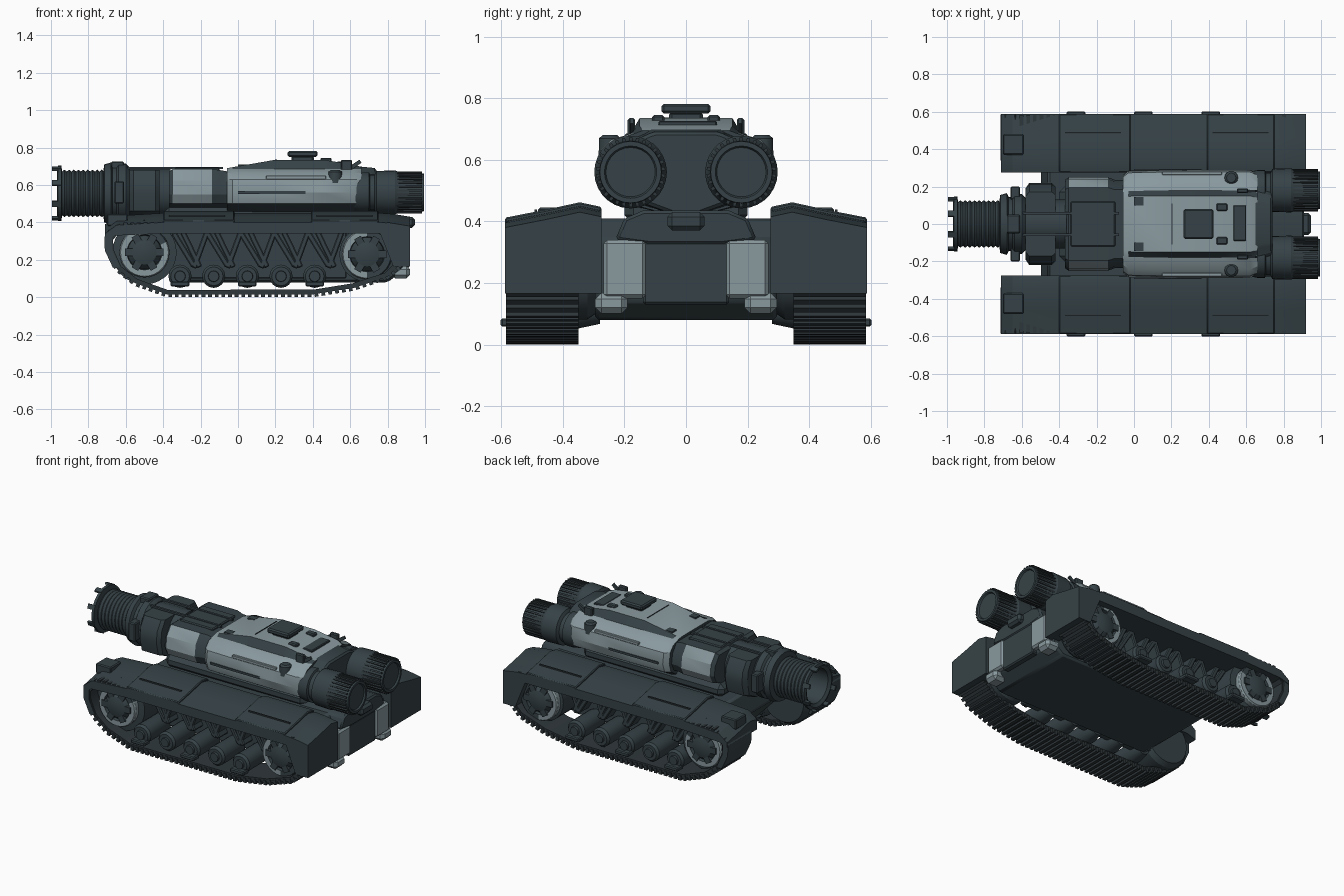
import bpy, bmesh, math
from mathutils import Vector, Matrix

old = bpy.data.objects.get("Cube")
if old:
    bpy.data.objects.remove(old)


def material(name, rgb):
    m = bpy.data.materials.new(name)
    m.use_nodes = True
    m.diffuse_color = (*rgb, 1)
    m.node_tree.nodes["Principled BSDF"].inputs["Base Color"].default_value = (*rgb, 1)
    return m


SLATE = material("dark slate", (0.037, 0.055, 0.063))
LIGHT = material("light grey", (0.25, 0.32, 0.345))
TRACK = material("track black", (0.028, 0.038, 0.043))


def finish(name, bm, mats, bevel=0, rule=None, smooth=True):
    bmesh.ops.recalc_face_normals(bm, faces=bm.faces)
    if rule:
        for f in bm.faces:
            f.material_index = int(rule(f.calc_center_median(), f.normal))
    me = bpy.data.meshes.new(name)
    bm.to_mesh(me)
    bm.free()
    ob = bpy.data.objects.new(name, me)
    bpy.context.collection.objects.link(ob)
    for m in mats:
        me.materials.append(m)
    if bevel:
        b = ob.modifiers.new("bevel", "BEVEL")
        b.width, b.segments, b.limit_method = bevel, 1, 'ANGLE'
    if smooth:
        bpy.ops.object.select_all(action='DESELECT')
        ob.select_set(True)
        bpy.context.view_layer.objects.active = ob
        bpy.ops.object.shade_smooth_by_angle(angle=math.radians(28))
    return ob


def add_box(bm, centre, size, rot=None):
    mat = Matrix.Translation(centre) @ (rot or Matrix()) @ Matrix.Diagonal((*size, 1))
    bmesh.ops.create_cube(bm, size=1, matrix=mat)


def box(name, lo, hi, mat=SLATE, bevel=0.006, rot=None):
    lo, hi = Vector(lo), Vector(hi)
    bm = bmesh.new()
    add_box(bm, (lo + hi) / 2, [abs(v) for v in hi - lo], rot)
    return finish(name, bm, [mat], bevel, smooth=False)


def loft(name, sections, mats=(SLATE,), closed=False, **kw):
    """Skin a list of equal-length point rings."""
    bm = bmesh.new()
    rings = [[bm.verts.new(p) for p in s] for s in sections]
    pairs = list(zip(rings, rings[1:])) + ([(rings[-1], rings[0])] if closed else [])
    for a, b in pairs:
        for i in range(len(a)):
            j = (i + 1) % len(a)
            bm.faces.new((a[i], a[j], b[j], b[i]))
    if not closed:
        bm.faces.new(rings[0])
        bm.faces.new(rings[-1])
    return finish(name, bm, list(mats), **kw)


def lathe(name, profile, centre, mats=(SLATE,), axis='x', n=28, **kw):
    """Revolve (distance, radius) pairs about an axis."""
    def ring(d, r):
        pts = []
        for i in range(n):
            a = math.tau * i / n
            u, v = r * math.cos(a), r * math.sin(a)
            p = {'x': (d, u, v), 'y': (u, d, v), 'z': (u, v, d)}[axis]
            pts.append(Vector(centre) + Vector(p))
        return pts
    return loft(name, [ring(d, r) for d, r in profile], mats, **kw)


# Hull, lofted across y with a sloping nose and tail
side = [(-0.32, 0.08), (-0.5, 0.27), (-0.46, 0.4), (0.8, 0.41), (0.87, 0.34), (0.88, 0.14), (0.8, 0.08)]
loft("hull", [[(x, y, z) for x, z in side] for y in (-0.295, 0.295)], bevel=0.012)
deck = [(-0.23, 0.34), (-0.2, 0.41), (-0.14, 0.435), (0.14, 0.435), (0.2, 0.41), (0.23, 0.34), (0.12, 0.325), (-0.12, 0.325)]
loft("rear_engine_deck", [[(x, y, z) for y, z in deck] for x in (0.58, 0.91)], bevel=0.01)
box("rear_deck_step", (0.85, -0.06, 0.37), (0.945, 0.06, 0.43), bevel=0.015)
box("rear_skirt", (0.8, -0.14, 0.13), (0.905, 0.14, 0.335), bevel=0.008)
box("turret_ring", (-0.4, -0.2, 0.39), (0.62, 0.2, 0.48), bevel=0.03)

# Track path around the wheels
path = [Vector((x, 0, z)) for x, z in ((-0.38, 0.015), (-0.55, 0.075), (-0.645, 0.15), (-0.69, 0.25),
        (-0.69, 0.32), (-0.62, 0.385), (0.82, 0.385), (0.9, 0.32), (0.9, 0.21), (0.8, 0.11), (0.62, 0.05), (0.4, 0.015))]
middle = Vector((0.1, 0, 0.22))


def inner(i):
    a, b, c = path[i - 1], path[i], path[(i + 1) % len(path)]
    t = (c - a).normalized()
    n = Vector((t.z, 0, -t.x))
    return b + n * (0.025 if n.dot(middle - b) > 0 else -0.025)


def build_track(s):
    y0, y1 = s * 0.355, s * 0.578
    secs = []
    for i, p in enumerate(path):
        q = inner(i)
        secs.append([(p.x, y0, p.z), (p.x, y1, p.z), (q.x, y1, q.z), (q.x, y0, q.z)])
    loft("track_belt", secs, [TRACK], closed=True)
    bm = bmesh.new()
    for i, a in enumerate(path):
        b = path[(i + 1) % len(path)]
        d = b - a
        count = max(1, round(d.length / 0.036))
        rot = Matrix.Rotation(-math.atan2(d.z, d.x), 4, 'Y')
        for k in range(count):
            p = a + d * ((k + 0.5) / count)
            add_box(bm, (p.x, (y0 + y1) / 2, p.z), (0.02, 0.235, 0.03), rot)
    finish("track_links", bm, [TRACK], smooth=False)


def build_wheels(s):
    # Drive wheels: wide drum, partly painted rim, dark domed hub with bolts
    for name, x, z, r in (("front_drive_wheel", -0.5, 0.24, 0.172), ("rear_drive_wheel", 0.69, 0.23, 0.148)):
        lathe(name, [(s * d, q) for d, q in ((0.29, r - 0.02), (0.32, r), (0.5, r), (0.505, 0.132), (0.535, 0.134),
              (0.545, 0.128), (0.545, 0.094), (0.525, 0.09), (0.555, 0.065), (0.565, 0.03))],
              (x, 0, z), (SLATE, LIGHT), 'y',
              rule=lambda c, n: abs(c.y) > 0.515 and (c - Vector((x, c.y, z))).length > 0.1
              and (c.x < x - 0.01 or (x < 0 and c.z < z + 0.05)))
        bm = bmesh.new()
        for k in range(6):
            a = math.tau * k / 6
            rot = Matrix.Rotation(-a, 4, 'Y')
            add_box(bm, (x + 0.078 * math.cos(a), s * 0.54, z + 0.078 * math.sin(a)), (0.05, 0.03, 0.04), rot)
        finish(name + "_spokes", bm, [SLATE], smooth=False)
    # Road wheels on wide rollers, with low brackets on every other one
    for i in range(5):
        x = -0.31 + 0.18 * i
        lathe("road_wheel", [(s * d, r) for d, r in ((0.28, 0.045), (0.36, 0.062), (0.55, 0.062), (0.565, 0.05),
              (0.565, 0.03), (0.578, 0.028), (0.578, 0.015))], (x, 0, 0.112), axis='y', n=16)
        if i % 2 == 0:
            box("wheel_bracket", (x - 0.05, s * 0.54, 0.058), (x + 0.05, s * 0.602, 0.085))
        # Slanted suspension arms, set back under the fender
        for dx, tilt in ((0.02, 0.55), (0.06, 0.45), (0.11, -0.35)):
            box("suspension_arm", (x + dx - 0.015, s * 0.33, 0.15), (x + dx + 0.015, s * 0.43, 0.36),
                rot=Matrix.Rotation(-tilt, 4, 'Y'))
    box("suspension_beam", (-0.36, s * 0.27, 0.1), (0.58, s * 0.345, 0.35))


def fender_ring(s, x, top, bottom):
    edge = max(top - 0.05, bottom + 0.01)
    outline = ((0.275, bottom), (0.275, top - 0.015), (0.345, top), (0.46, top - 0.025), (0.588, edge), (0.588, bottom))
    return [(x, s * y, z) for y, z in outline]


def build_fender(s):
    stations = ((-0.71, 0.39, 0.31), (-0.65, 0.435, 0.33), (-0.4, 0.45, 0.34), (-0.02, 0.45, 0.34),
                (0.4, 0.45, 0.34), (0.76, 0.45, 0.34), (0.83, 0.445, 0.165), (0.92, 0.43, 0.165))
    loft("fender", [fender_ring(s, *st) for st in stations])
    # Curved guard over the front of the track
    curve = ((-0.69, 0.36), (-0.715, 0.32), (-0.712, 0.25), (-0.67, 0.16))
    loft("front_mudguard", [[(x, s * 0.34, z), (x, s * 0.585, z), (x + 0.04, s * 0.585, z), (x + 0.04, s * 0.34, z)]
                            for x, z in curve])
    # Raised armour plates and stowage box
    for x0, x1 in ((-0.4, -0.02), (0.39, 0.75)):
        loft("fender_plate", [fender_ring(s, x, 0.462, 0.37) for x in (x0, x1)], bevel=0.005)
    box("fender_box", (-0.7, s * 0.37, 0.38), (-0.59, s * 0.48, 0.445))
    for x in (-0.37, 0.42):
        box("fender_groove", (x, s * 0.484, 0.43), (x + 0.3, s * 0.492, 0.439), TRACK, 0)
    box("rear_armour_panel", (0.8, s * 0.13, 0.15), (0.915, s * 0.268, 0.34), LIGHT, 0.012)
    box("rear_lower_corner", (0.82, s * 0.19, 0.1), (0.92, s * 0.295, 0.168), LIGHT, 0.02)


# Turret shell: rounded flanks, raised roof with dark edges, dark rear wall
def shell(x, roof, width, base=0.42):
    half = ((0.16, base), (0.66, base + 0.035), (0.93, 0.5), (1, 0.56), (0.96, 0.63), (0.84, 0.665),
            (0.62, 0.685), (0.52, roof))
    right = [(x, width * y, z) for y, z in half]
    return right + [(px, -py, pz) for px, py, pz in reversed(right)]


loft("turret_shell", [shell(-0.06, 0.69, 0.26), shell(-0.03, 0.695, 0.285), shell(0.2, 0.735, 0.29),
     shell(0.45, 0.735, 0.29), shell(0.62, 0.71, 0.29), shell(0.66, 0.695, 0.27)], (LIGHT, SLATE),
     rule=lambda c, n: abs(n.x) > 0.9 or n.z < -0.6 or (0.145 < abs(c.y) < 0.18 and c.z > 0.69))
loft("turret_rear_wall", [shell(0.64, 0.7, 0.22), shell(0.74, 0.69, 0.19)], bevel=0.01)
box("cupola_base", (0.285, -0.055, 0.72), (0.405, 0.055, 0.757), bevel=0.01)
box("cupola_hatch", (0.265, -0.08, 0.75), (0.425, 0.08, 0.782), bevel=0.008)
box("roof_rear_panel", (0.53, -0.09, 0.7), (0.6, 0.1, 0.726), bevel=0.004)
box("roof_hatch_seam", (0.2, -0.11, 0.73), (0.206, 0.11, 0.738), TRACK, 0)
for s in (-1, 1):
    box("roof_front_patch", (0.0, s * 0.1, 0.69), (0.05, s * 0.145, 0.71), SLATE, 0)
    box("flank_slot", (0.0, s * 0.285, 0.553), (0.36, s * 0.293, 0.567), SLATE, 0)
    box("flank_rail", (0.15, s * 0.262, 0.63), (0.47, s * 0.28, 0.65), LIGHT, 0.003)
    lathe("flank_light", [(0.61, 0.038), (0.67, 0.036), (0.68, 0.025)], (0.52, s * 0.247, 0), axis='z', n=14)
    box("roof_vent", (0.44, s * 0.11, 0.72), (0.5, s * 0.07, 0.745))
    box("roof_sight", (0.55, s * 0.165, 0.67), (0.61, s * 0.19, 0.735))
    box("roof_fin", (0.6, s * 0.17, 0.7), (0.66, s * 0.182, 0.72), bevel=0, rot=Matrix.Rotation(-0.6, 4, 'Y'))
    # Twin rear thrusters with ribbed nozzles
    c = (0, s * 0.18, 0.56)
    lathe("thruster", [(0.62, 0.1), (0.66, 0.108), (0.7, 0.108), (0.705, 0.095), (0.73, 0.095), (0.74, 0.115),
          (0.84, 0.118), (0.86, 0.108), (0.98, 0.102), (0.995, 0.1), (0.995, 0.085), (0.985, 0.08)], c)
    bm = bmesh.new()
    for k in range(30):
        rot = Matrix.Rotation(math.tau * k / 30, 4, 'X')
        add_box(bm, Vector(c) + Vector((0.91, 0, 0)) + rot @ Vector((0, 0, 0.105)), (0.15, 0.011, 0.016), rot)
    finish("nozzle_ribs", bm, [TRACK], smooth=False)
    build_track(s)
    build_wheels(s)
    build_fender(s)


# Gun jacket: broad faceted shroud with painted flanks
def jacket(x, w, lo, hi):
    half = ((0.5, lo), (0.9, lo + 0.04), (1, 0.55), (0.96, hi - 0.06), (0.78, hi))
    pts = [(x, w * y, z) for y, z in half]
    return pts + [(px, -py, pz) for px, py, pz in reversed(pts)]


loft("gun_jacket", [jacket(-0.37, 0.235, 0.46, 0.67), jacket(-0.35, 0.25, 0.46, 0.685), jacket(-0.14, 0.25, 0.46, 0.685),
     jacket(-0.1, 0.235, 0.46, 0.68), jacket(-0.04, 0.235, 0.46, 0.67)], (SLATE, LIGHT),
     rule=lambda c, n: abs(n.y) > 0.55 and -0.36 < c.x < -0.13)
loft("gun_collar", [jacket(x, w, 0.42, 0.68) for x, w in ((-0.58, 0.19), (-0.56, 0.22), (-0.44, 0.22), (-0.42, 0.2))])
lathe("gun_sleeve", [(-0.6, 0.13), (-0.36, 0.13)], (0, 0, 0.56))
# Coiled barrel with an open flared muzzle
ribs = []
for k in range(9):
    x = -0.94 + 0.025 * k
    ribs += [(x, 0.117), (x + 0.012, 0.127)]
lathe("barrel", [(-0.7, 0.08), (-0.7, 0.105), (-0.955, 0.11), (-0.968, 0.13), (-0.962, 0.148), (-0.945, 0.148),
      (-0.942, 0.13)] + ribs + [(-0.72, 0.12), (-0.715, 0.155), (-0.68, 0.165), (-0.67, 0.145), (-0.65, 0.145),
      (-0.64, 0.16), (-0.6, 0.16), (-0.58, 0.14)], (0, 0, 0.555))
bm = bmesh.new()
for k in range(8):
    rot = Matrix.Rotation(math.tau * (k + 0.5) / 8, 4, 'X')
    add_box(bm, Vector((-0.97, 0, 0.555)) + rot @ Vector((0, 0, 0.144)), (0.05, 0.03, 0.014), rot)
finish("muzzle_lugs", bm, [SLATE], smooth=False)
for s in (-1, 1):
    box("barrel_clamp", (-0.66, s * 0.13, 0.5), (-0.61, s * 0.2, 0.62))
    box("top_rail", (-0.62, s * 0.05, 0.685), (-0.08, s * 0.065, 0.697), bevel=0)
box("barrel_top_clamp", (-0.68, -0.05, 0.68), (-0.61, 0.05, 0.725))
box("jacket_top_panel", (-0.34, -0.12, 0.67), (-0.1, 0.12, 0.693))
